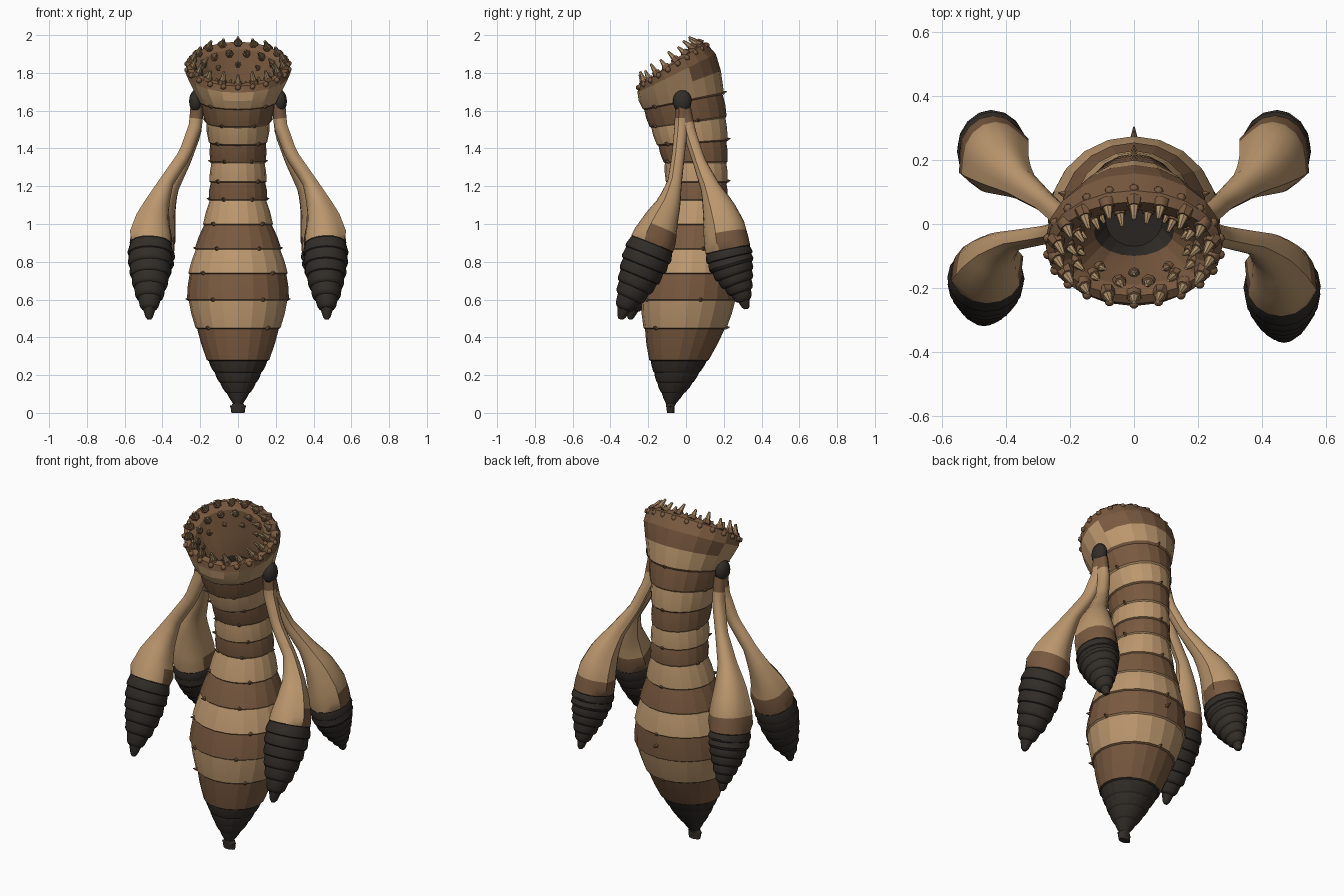
import bpy, bmesh, math
from mathutils import Vector, Matrix

if "Cube" in bpy.data.objects:
    bpy.data.objects.remove(bpy.data.objects["Cube"])


def make_material(name, rgb):
    m = bpy.data.materials.new(name)
    m.use_nodes = True
    m.diffuse_color = (*rgb, 1)
    bsdf = m.node_tree.nodes["Principled BSDF"]
    bsdf.inputs["Base Color"].default_value = (*rgb, 1)
    bsdf.inputs["Roughness"].default_value = 0.9
    return m


TAN, BROWN, DARK, TOOTH = range(4)
MATS = [make_material("tan_hide", (0.50, 0.31, 0.155)),
        make_material("brown_hide", (0.19, 0.10, 0.05)),
        make_material("dark_shell", (0.032, 0.026, 0.021)),
        make_material("tooth_tan", (0.42, 0.275, 0.14))]


def finish(name, bm, smooth=None):
    bmesh.ops.recalc_face_normals(bm, faces=bm.faces)
    me = bpy.data.meshes.new(name)
    bm.to_mesh(me)
    bm.free()
    for m in MATS:
        me.materials.append(m)
    ob = bpy.data.objects.new(name, me)
    bpy.context.collection.objects.link(ob)
    if smooth:
        bpy.ops.object.select_all(action='DESELECT')
        ob.select_set(True)
        bpy.context.view_layer.objects.active = ob
        bpy.ops.object.shade_smooth_by_angle(angle=math.radians(smooth))


def loft(name, rings, spans, rule, smooth):
    """Skin a list of point rings; rule(span, turn) gives each face its colour."""
    bm = bmesh.new()
    vs = [[bm.verts.new(p) for p in r] for r in rings]
    n = len(rings[0])
    for a, b, span in zip(vs, vs[1:], spans):
        for i in range(n):
            j = (i + 1) % n
            f = bm.faces.new((a[i], a[j], b[j], b[i]))
            f.material_index = rule(span, (i + 0.5) / n)
    for ring in (vs[0], vs[-1]):
        bm.faces.new(ring).material_index = DARK
    finish(name, bm, smooth)


def spike(bm, base, direction, radius, length, mat, sides=6, tip=0.15):
    d = Vector(direction).normalized()
    rot = d.to_track_quat('Z', 'Y').to_matrix().to_4x4()
    made = bmesh.ops.create_cone(
        bm, cap_ends=True, segments=sides, radius1=radius, radius2=radius * tip,
        depth=length, matrix=Matrix.Translation(Vector(base) + d * length * 0.5) @ rot)
    for f in {f for v in made["verts"] for f in v.link_faces}:
        f.material_index = mat


def table(keys, z):
    for a, b in zip(keys, keys[1:]):
        if z <= b[0]:
            t = max(0, (z - a[0]) / (b[0] - a[0]))
            return [p + (q - p) * t for p, q in zip(a[1:], b[1:])]
    return list(keys[-1][1:])


# Body outline: height, front y, back y, half width
BODY = [(0.0, -0.10, -0.06, 0.035), (0.035, -0.105, -0.06, 0.04), (0.05, -0.105, -0.055, 0.025),
        (0.15, -0.15, 0.03, 0.092), (0.28, -0.19, 0.115, 0.16), (0.45, -0.22, 0.21, 0.22),
        (0.60, -0.24, 0.265, 0.265), (0.74, -0.215, 0.27, 0.258), (0.87, -0.175, 0.25, 0.224),
        (1.0, -0.125, 0.225, 0.18), (1.13, -0.09, 0.215, 0.15), (1.33, -0.115, 0.215, 0.142),
        (1.42, -0.15, 0.215, 0.15), (1.52, -0.19, 0.21, 0.172), (1.61, -0.225, 0.195, 0.203)]
SIDES = 20


def oval(zf, zb, yf, yb, hw, grow=0.0, n=SIDES):
    pts = []
    for i in range(n):
        a = 2 * math.pi * i / n
        t = (1 - math.cos(a)) / 2
        pts.append(Vector(((hw + grow) * math.sin(a),
                           yf - grow + (yb - yf + 2 * grow) * t, zf + (zb - zf) * t)))
    return pts


def body_ring(z, grow=0.0, n=SIDES):
    tilt = max(0, z - 1.33) * 0.3
    return oval(z, z + tilt, *table(BODY, z), grow, n)


# Overlapping body segments, each band ending in a small ledge
SEAMS = [0.05, 0.11, 0.165, 0.22, 0.28, 0.45, 0.60, 0.74, 0.87, 1.0,
         1.13, 1.225, 1.33, 1.42, 1.515, 1.61]
rings = [body_ring(0), body_ring(0.035)]
mats = [DARK, DARK]
for k, (lo, hi) in enumerate(zip(SEAMS, SEAMS[1:])):
    shell = hi < 0.3
    colour = DARK if shell else (BROWN if k % 2 == 0 else TAN)
    ledge = 0.002 if shell else 0.005
    rings += [body_ring(lo, ledge), body_ring((lo + hi) / 2, ledge), body_ring(hi - 0.006, -0.002)]
    mats += [colour] * 3

# Flared head, lip, mouth lining and throat
HEAD = [((1.61, 1.70, -0.23, 0.20, 0.21), TAN), ((1.65, 1.81, -0.25, 0.185, 0.245), TAN),
        ((1.695, 1.90, -0.257, 0.158, 0.277), BROWN), ((1.73, 1.96, -0.25, 0.105, 0.276), BROWN),
        ((1.745, 1.965, -0.225, 0.07, 0.25), BROWN), ((1.715, 1.925, -0.19, 0.045, 0.21), BROWN),
        ((1.62, 1.78, -0.14, 0.045, 0.165), BROWN), ((1.55, 1.66, -0.10, 0.05, 0.125), DARK),
        ((1.45, 1.50, -0.07, 0.10, 0.09), DARK)]
for dims, colour in HEAD:
    rings.append(oval(*dims))
    mats.append(colour)
CROWN = len(mats) - len(HEAD) + 1


def body_rule(span, turn):
    # The crown at the back of the head is brown
    index, colour = span
    return BROWN if index == CROWN and 0.3 < turn < 0.7 else colour


loft("segmented_body", rings, list(enumerate(mats)), body_rule, 15)

# Small thorns along the segment edges
bm = bmesh.new()
for k, z in enumerate(SEAMS[5:]):
    ring = body_ring(z, 0.004, 24)
    centre = sum(ring, Vector()) / len(ring)
    for i in (2, 22, 7, 17) if k % 2 else (3, 21, 12):
        out = ring[i] - centre
        spike(bm, ring[i] - out.normalized() * 0.006, out + Vector((0, 0, 0.04)), 0.013, 0.024, BROWN, 5)
spike(bm, (0, 0.255, 0.67), (0, 1, 0.1), 0.016, 0.05, BROWN, 5)
finish("body_thorns", bm)

# Rows of blunt teeth on brown gums, leaning into the mouth
NORMAL = Vector((0, -0.64, 0.77))
bm = bmesh.new()
ROWS = [((1.735, 1.955, -0.228, 0.075, 0.25), 18, 0, 0.021, 0.078, 0.35),
        ((1.705, 1.91, -0.19, 0.05, 0.21), 14, 1, 0.018, 0.065, 0.6),
        ((1.66, 1.85, -0.16, 0.05, 0.185), 10, 0, 0.014, 0.045, 0.8)]
for dims, count, shift, radius, length, lean in ROWS:
    pts = oval(*dims, 0, count * 2)
    centre = sum(pts, Vector()) / len(pts)
    for i in range(count):
        p = pts[2 * i + shift]
        d = NORMAL + (centre - p).normalized() * lean
        size = length * (1.0 if i % 2 else 0.85)
        spike(bm, p - NORMAL * 0.008, d, radius, size, TOOTH, 7, 0.3)
        spike(bm, p - NORMAL * 0.01, d, radius * 1.35, size * 0.4, BROWN, 7, 0.75)
finish("teeth", bm, 50)

# Rounded knobs around the lip
bm = bmesh.new()
knobs = oval(1.722, 1.945, -0.25, 0.11, 0.272, 0, 22)
for p in knobs:
    made = bmesh.ops.create_icosphere(bm, subdivisions=1, radius=0.017, matrix=Matrix.Translation(p))
    for f in {f for v in made["verts"] for f in v.link_faces}:
        f.material_index = BROWN
finish("lip_knobs", bm, 50)

# Hanging limbs: x, y, z, radius along the centre line
FRONT = [(0.215, -0.02, 1.64, 0.036), (0.225, -0.025, 1.52, 0.036), (0.28, -0.04, 1.37, 0.034),
         (0.38, -0.06, 1.22, 0.038), (0.425, -0.09, 1.11, 0.063), (0.45, -0.13, 1.02, 0.092),
         (0.46, -0.165, 0.93, 0.117), (0.465, -0.21, 0.82, 0.125), (0.465, -0.25, 0.72, 0.107),
         (0.468, -0.29, 0.63, 0.08), (0.47, -0.325, 0.56, 0.045), (0.47, -0.345, 0.495, 0.008)]
BACK = [(0.215, -0.01, 1.62, 0.034), (0.225, 0.02, 1.48, 0.034), (0.28, 0.07, 1.33, 0.034),
        (0.36, 0.13, 1.19, 0.052), (0.405, 0.17, 1.09, 0.085), (0.43, 0.20, 0.99, 0.11),
        (0.44, 0.215, 0.90, 0.12), (0.445, 0.235, 0.80, 0.12), (0.45, 0.265, 0.71, 0.092),
        (0.455, 0.295, 0.63, 0.055), (0.46, 0.32, 0.55, 0.008)]


def limb_rule(colour, turn):
    # Brown collar above the shell on the rear-facing half
    if colour is None:
        return BROWN if math.sin(2 * math.pi * turn) < 0.25 else TAN
    return colour


def limb(name, path, side, squeeze, width, dark_z):
    keys = [(-z, x, y, r) for x, y, z, r in path]
    top, tip = path[0][2], path[-1][2]
    steps = 18
    stops = [(top + (dark_z - top) * k / steps, 0.0) for k in range(steps + 1)]
    spans = [BROWN] * 2 + [TAN] * (steps - 4) + [None] * 2
    # Ribbed dark shell at the end
    ribs = 7
    for k in range(ribs):
        a = dark_z + (tip - dark_z) * k / ribs
        b = dark_z + (tip - dark_z) * (k + 1) / ribs
        stops += [(a - 0.004, -0.003), (b + 0.012, 0.006), (b, 0.003)]
        spans += [DARK] * 3
    rings = []
    n = 16
    for z, grow in stops:
        x, y, r = table(keys, -z)
        x2, y2, _ = table(keys, -z + 0.05)
        x1, y1, _ = table(keys, -z - 0.05)
        tangent = Vector((x2 - x1, y2 - y1, -0.1)).normalized()
        u = (Vector((1, 0, 0)) - tangent * tangent.x).normalized()
        v = tangent.cross(u)
        r = max(r + grow, 0.006)
        ring = []
        for i in range(n):
            a = 2 * math.pi * i / n
            ridge = 1.13 if i in (1, 9) and z > dark_z else 1.0
            p = Vector((x, y, z)) + (u * math.cos(a) * width + v * math.sin(a)) * r * ridge
            ring.append(Vector((p.x * side, p.y * squeeze, p.z)))
        rings.append(ring)
    loft(name, rings, spans, limb_rule, 32)


for label, side in (("left", 1), ("right", -1)):
    limb("front_limb_" + label, FRONT, side, 1.0 if side > 0 else 0.86, 0.94, 0.895)
    limb("back_limb_" + label, BACK, side, 1.0, 0.88, 0.865)
    # Dark shoulder joint shared by both limbs
    bm = bmesh.new()
    bmesh.ops.create_uvsphere(bm, u_segments=14, v_segments=8, radius=0.05,
                              matrix=Matrix.Translation((0.224 * side, -0.02, 1.65))
                              @ Matrix.Diagonal((0.72, 1, 1.2, 1)))
    for f in bm.faces:
        f.material_index = DARK
    finish("shoulder_joint_" + label, bm, 40)

# Little claws at the tail tip
bm = bmesh.new()
for sx in (-1, 1):
    spike(bm, (0.01 * sx, -0.08, 0.022), (sx, -0.1, 0.45), 0.018, 0.036, DARK)
finish("tail_claws", bm)
